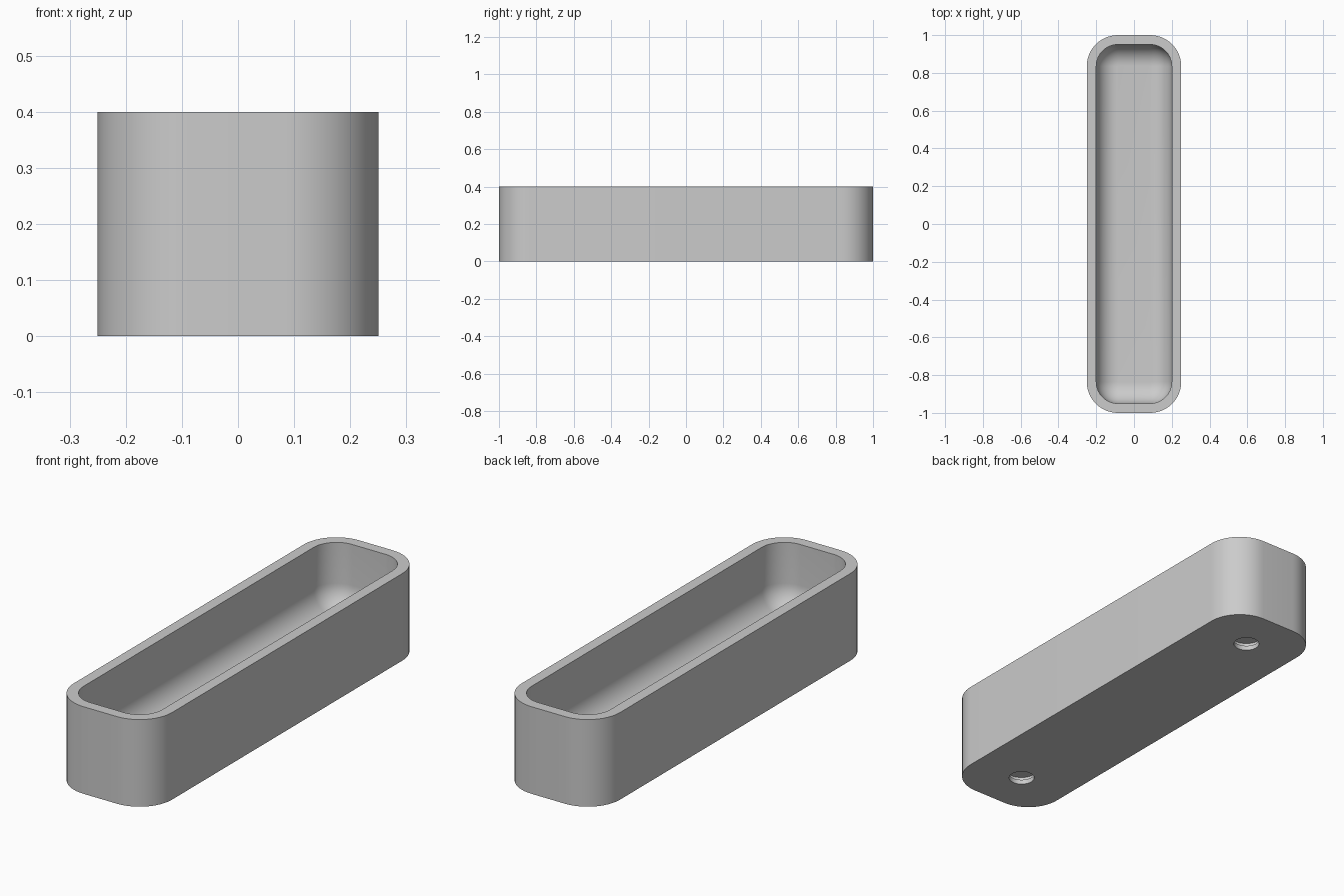
import bpy, bmesh, math

cube = bpy.data.objects.get("Cube")
if cube:
    bpy.data.objects.remove(cube, do_unlink=True)

HALF_X, HALF_Y, HEIGHT = 0.25, 1.0, 0.4
CORNER, WALL = 0.165, 0.05
FLOOR, FILLET = 0.1, 0.112
CORNER_STEPS, FILLET_STEPS = 14, 12

grey = bpy.data.materials.new("mid_grey")
grey.use_nodes = True
grey.diffuse_color = (0.6, 0.6, 0.6, 1)
grey.node_tree.nodes["Principled BSDF"].inputs["Base Color"].default_value = grey.diffuse_color


def ring(bm, inset, z):
    """Rounded rectangle of vertices, inset from the outer outline."""
    r = CORNER - inset
    cx, cy = HALF_X - CORNER, HALF_Y - CORNER
    verts = []
    for quarter, (sx, sy) in enumerate([(1, 1), (-1, 1), (-1, -1), (1, -1)]):
        for i in range(CORNER_STEPS + 1):
            a = math.pi / 2 * (quarter + i / CORNER_STEPS)
            verts.append(bm.verts.new((sx * cx + r * math.cos(a), sy * cy + r * math.sin(a), z)))
    return verts


def make_object(name, bm):
    bmesh.ops.recalc_face_normals(bm, faces=bm.faces)
    mesh = bpy.data.meshes.new(name)
    bm.to_mesh(mesh)
    bm.free()
    mesh.materials.append(grey)
    obj = bpy.data.objects.new(name, mesh)
    bpy.context.collection.objects.link(obj)
    return obj


# Tray: outer wall, flat rim, inner wall and rounded floor edge
bm = bmesh.new()
rings = [ring(bm, 0, 0), ring(bm, 0, HEIGHT), ring(bm, WALL, HEIGHT)]
for i in range(FILLET_STEPS + 1):
    a = math.pi / 2 * i / FILLET_STEPS
    rings.append(ring(bm, WALL + FILLET * (1 - math.cos(a)), FLOOR + FILLET * (1 - math.sin(a))))
for low, high in zip(rings, rings[1:]):
    n = len(low)
    for i in range(n):
        j = (i + 1) % n
        bm.faces.new((low[i], low[j], high[j], high[i]))
bm.faces.new(rings[0])
bm.faces.new(rings[-1])
tray = make_object("tray", bm)


# Mounting holes in the underside: a round opening with a wider pocket above
def cut_hole(y):
    bm = bmesh.new()
    profile = [(0, -0.05), (0.056, -0.05), (0.056, 0.022), (0.07, 0.022), (0.07, 0.042), (0, 0.042)]
    points = [bm.verts.new((r, 0, z)) for r, z in profile]
    edges = [bm.edges.new(pair) for pair in zip(points, points[1:])]
    bmesh.ops.spin(bm, geom=points + edges, cent=(0, 0, 0), axis=(0, 0, 1),
                   angle=math.tau, steps=40)
    bmesh.ops.remove_doubles(bm, verts=bm.verts, dist=0.0001)
    cutter = make_object("hole_cutter", bm)
    cutter.location.y = y
    cutter.hide_render = True
    mod = tray.modifiers.new("mounting_hole", 'BOOLEAN')
    mod.operation = 'DIFFERENCE'
    mod.solver = 'EXACT'
    mod.object = cutter
    bpy.ops.object.modifier_apply(modifier=mod.name)
    bpy.data.objects.remove(cutter, do_unlink=True)


bpy.ops.object.select_all(action='DESELECT')
tray.select_set(True)
bpy.context.view_layer.objects.active = tray
for side in (-1, 1):
    cut_hole(side * 0.78)

bpy.ops.object.shade_smooth_by_angle(angle=math.radians(35))
